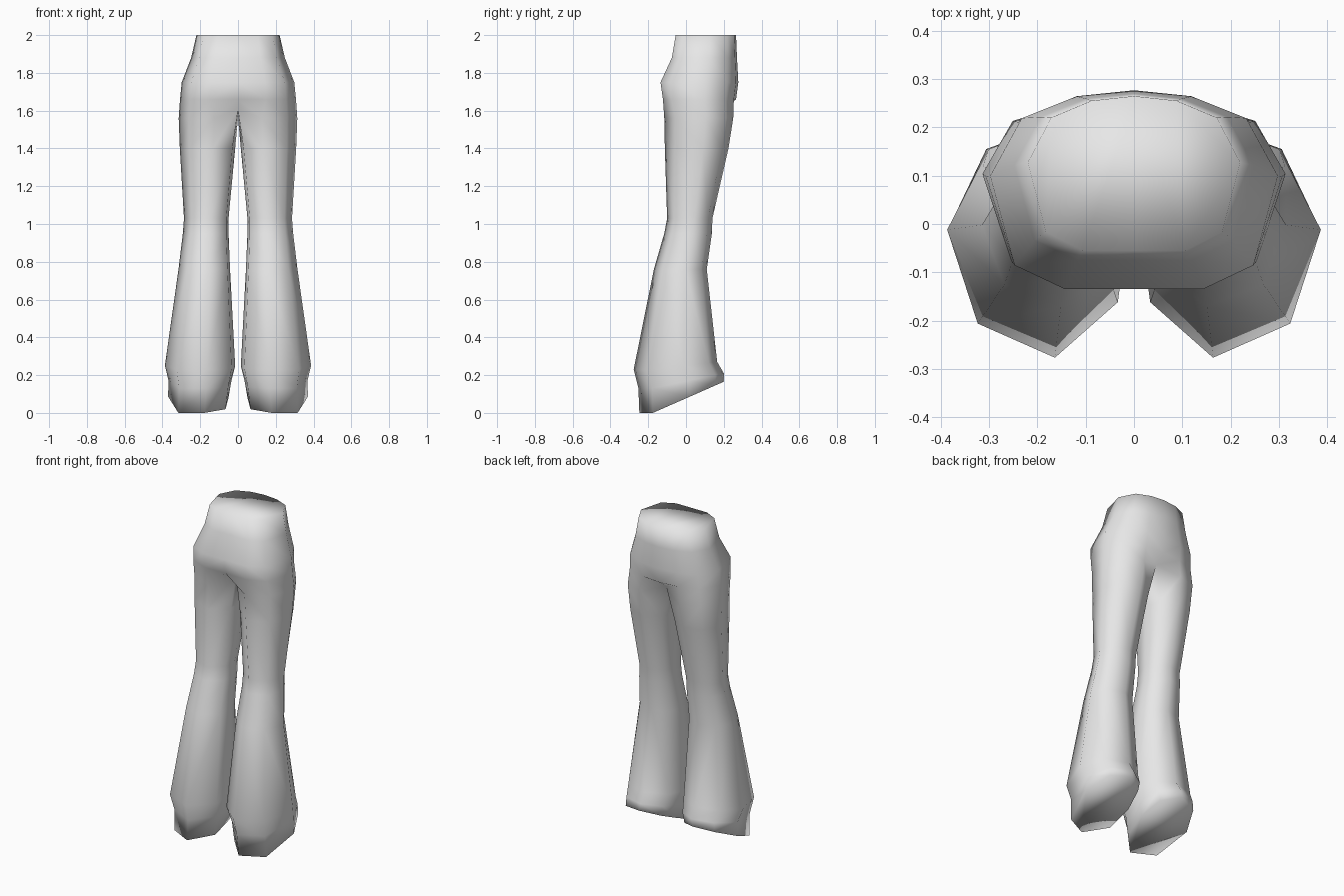
import bpy, bmesh

if "Cube" in bpy.data.objects:
    bpy.data.objects.remove(bpy.data.objects["Cube"])

# Cross-sections as fractions of width (u) and depth (v), front middle to back middle
HIP = [(0, 0), (.48, 0), (.83, .12), (1, .57), (.78, .86), (.4, .97), (0, 1)]
LEG = [(.05, .26), (.4, 0), (.83, .16), (1, .6), (.8, .9), (.42, 1), (.1, .85), (0, .57)]

# Hip rings: z, half width, front y, back y
HIP_RINGS = [(2, .22, -.055, .265), (1.88, .248, -.075, .27),
             (1.75, .298, -.135, .277), (1.66, .307, -.122, .265)]

# Leg rings: front z, back z, inner x, outer x, front y, back y
LEG_RINGS = [(1.4, 1.4, .015, .308, -.112, .225),
             (1.03, 1.03, .05, .286, -.10, .14),
             (.95, .95, .05, .292, -.115, .137),
             (.76, .76, .042, .315, -.17, .11),
             (.23, .27, .015, .387, -.277, .165),
             (.13, .21, .035, .368, -.252, .2),
             (0, .165, .05, .37, -.247, .2)]

bm = bmesh.new()


def leg_ring(zf, zb, x0, x1, y0, y1):
    ring = []
    for u, v in LEG:
        slope = max(0, (v - .16) / .84)
        ring.append(bm.verts.new((x0 + u * (x1 - x0), y0 + v * (y1 - y0), zf + slope * (zb - zf))))
    return ring


def bridge(a, b, closed):
    n = len(a)
    for i in range(n if closed else n - 1):
        j = (i + 1) % n
        bm.faces.new((a[i], a[j], b[j], b[i]))


# Hips, right half, closed at the waist
hips = [[bm.verts.new((u * w, y0 + v * (y1 - y0), z)) for u, v in HIP]
        for z, w, y0, y1 in HIP_RINGS]
for a, b in zip(hips, hips[1:]):
    bridge(a, b, False)
bm.faces.new(hips[0])

# Top of the leg, with the crotch seam on the centre line
thigh = leg_ring(1.56, 1.56, 0, .314, -.115, .25)
for i in (0, 6):
    thigh[i].co.x = 0
    thigh[i].co.z = 1.61
bridge(hips[-1], thigh[:7], False)

# Flared leg down to the slanted, closed hem
rings = [thigh] + [leg_ring(*r) for r in LEG_RINGS]
for a, b in zip(rings, rings[1:]):
    bridge(a, b, True)
bm.faces.new(rings[-1])

bmesh.ops.recalc_face_normals(bm, faces=bm.faces[:])
for f in bm.faces:
    f.smooth = True
mesh = bpy.data.meshes.new("flared_trousers")
bm.to_mesh(mesh)
bm.free()

trousers = bpy.data.objects.new("flared_trousers", mesh)
bpy.context.collection.objects.link(trousers)
mirror = trousers.modifiers.new("left_half", 'MIRROR')
mirror.use_clip = True
mirror.merge_threshold = .001

cloth = bpy.data.materials.new("light_grey_cloth")
cloth.diffuse_color = (.8, .8, .8, 1)
cloth.use_nodes = True
cloth.node_tree.nodes["Principled BSDF"].inputs["Base Color"].default_value = cloth.diffuse_color
mesh.materials.append(cloth)
